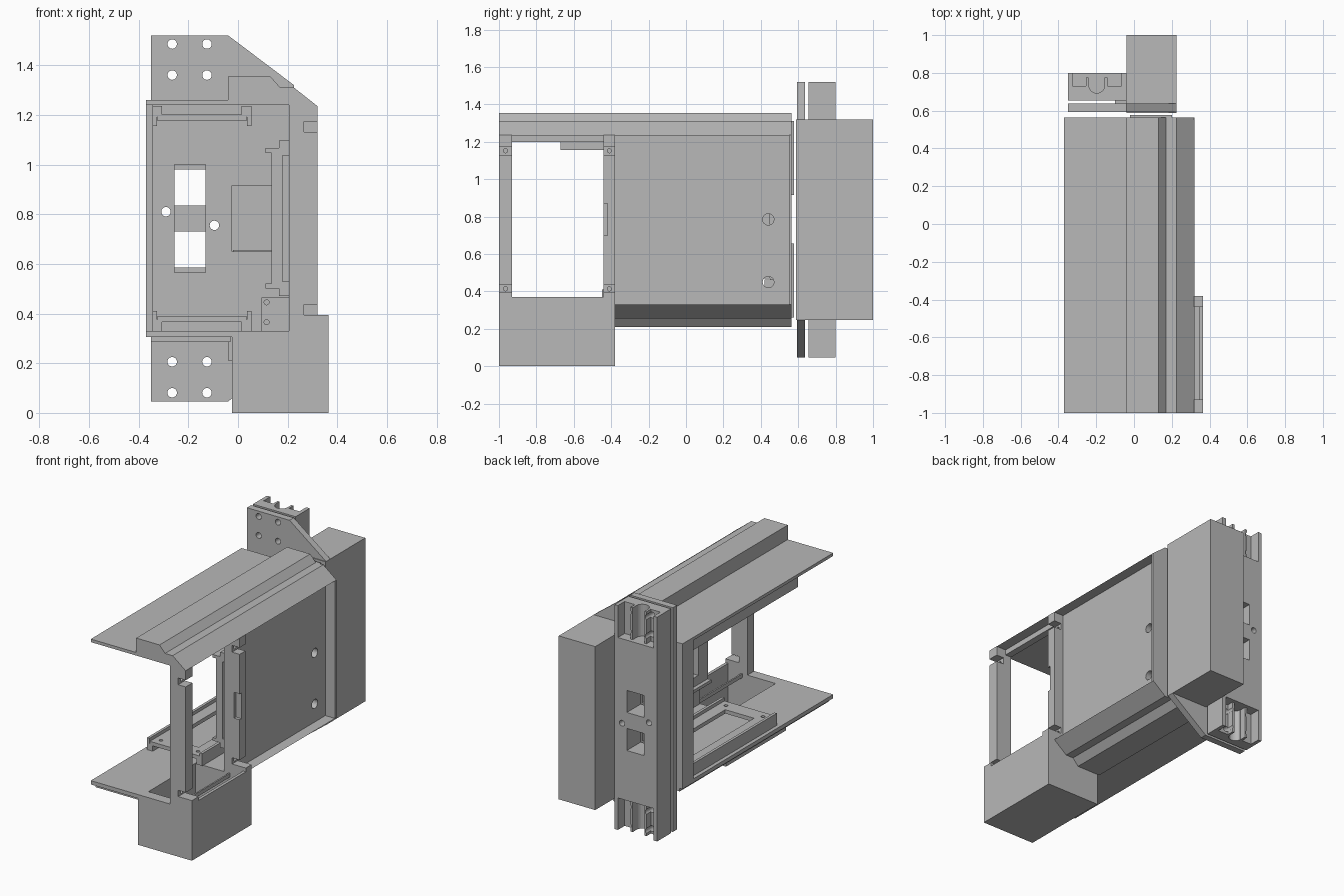
import bpy, bmesh, math
from mathutils import Matrix, Vector

if "Cube" in bpy.data.objects:
    bpy.data.objects.remove(bpy.data.objects["Cube"], do_unlink=True)

grey = bpy.data.materials.new("plain_grey")
grey.use_nodes = True
grey.diffuse_color = (0.48, 0.48, 0.48, 1)
grey.node_tree.nodes["Principled BSDF"].inputs["Base Color"].default_value = (0.48, 0.48, 0.48, 1)

MID = 0.783          # height of the mirror plane of the casing


def mz(z):
    return 2 * MID - z


def finish(name, bm):
    bmesh.ops.recalc_face_normals(bm, faces=bm.faces)
    mesh = bpy.data.meshes.new(name)
    bm.to_mesh(mesh)
    bm.free()
    mesh.materials.append(grey)
    ob = bpy.data.objects.new(name, mesh)
    bpy.context.collection.objects.link(ob)
    return ob


def box(name, x, y, z):
    """Box from three (low, high) ranges."""
    bm = bmesh.new()
    lo, hi = [Vector(c) for c in zip(x, y, z)]
    bmesh.ops.create_cube(bm, size=1)
    size = hi - lo
    for v in bm.verts:
        v.co = (lo + hi) / 2 + Vector(a * b for a, b in zip(v.co, size))
    return finish(name, bm)


def extrude(name, profile, y):
    """Profile in x and z, extruded along y."""
    bm = bmesh.new()
    face = bm.faces.new([bm.verts.new((px, y[0], pz)) for px, pz in profile])
    out = bmesh.ops.extrude_face_region(bm, geom=[face])["geom"]
    verts = [v for v in out if isinstance(v, bmesh.types.BMVert)]
    bmesh.ops.translate(bm, verts=verts, vec=(0, y[1] - y[0], 0))
    return finish(name, bm)


def rod(name, center, radius, depth, axis):
    bm = bmesh.new()
    turn = {"X": Matrix.Rotation(math.pi / 2, 4, "Y"),
            "Y": Matrix.Rotation(math.pi / 2, 4, "X"), "Z": Matrix()}[axis]
    bmesh.ops.create_cone(bm, cap_ends=True, segments=24, radius1=radius, radius2=radius,
                          depth=depth, matrix=Matrix.Translation(center) @ turn)
    return finish(name, bm)


def cut(ob, *cutters):
    for c in cutters:
        mod = ob.modifiers.new("cut", "BOOLEAN")
        mod.operation = "DIFFERENCE"
        mod.solver = "EXACT"
        mod.object = c
        bpy.context.view_layer.objects.active = ob
        bpy.ops.object.modifier_apply(modifier=mod.name)
        bpy.data.objects.remove(c, do_unlink=True)


BODY = (-1, 0.565)
WINDOW = (-0.93, -0.44)

# Casing sheets and side wall
box("top_sheet", (-0.37, 0.25), BODY, (1.24, 1.26))
bottom = box("bottom_sheet", (-0.37, 0.25), BODY, (0.305, 0.33))
cut(bottom, box("cutter", (0, 0.24), WINDOW, (0.2, 0.5)))
box("bottom_under_sheet", (-0.35, -0.03), (-0.98, 0.565), (0.285, 0.305))
wall = box("side_wall", (0.205, 0.25), BODY, (0.33, 1.24))
cut(wall, box("cutter", (0.1, 0.4), WINDOW, (0.3, 1.2)),
    *[rod("cutter", (0.23, 0.44, z), 0.03, 0.2, "X") for z in (0.45, 0.785)])

# Stepped ridges along the top and bottom
ridge = [(-0.04, 1.25), (-0.04, 1.355), (0.13, 1.355), (0.17, 1.31),
         (0.225, 1.31), (0.32, 1.235), (0.24, 1.235), (0.24, 1.25)]
extrude("top_ridge", ridge, BODY)
extrude("bottom_ridge", [(x, mz(z)) for x, z in ridge], (-0.38, 0.565))

# Window posts with screw notches
for name, y in (("front_post", (-1, -0.93)), ("middle_post", (-0.44, -0.38))):
    post = box(name, (0.25, 0.32), y, (0.38, 1.236))
    ym = sum(y) / 2
    for z in (1.152, mz(1.152)):
        cut(post, box("cutter", (0.265, 0.4), (y[0] - 0.1, y[1] + 0.1), (z - 0.022, z + 0.022)),
            rod("cutter", (0.25, ym, z), 0.011, 0.1, "X"))
    if name == "middle_post":
        cut(post, box("cutter", (0.28, 0.4), (-0.5, -0.42), (0.70, 0.87)))
box("rear_flange", (0.2, 0.32), (0.55, 0.565), (0.33, 1.236))

# Rear wall of the casing with openings
rear = box("rear_wall", (-0.37, 0.25), (0.525, 0.565), (0.325, 1.245))
cut(rear, box("cutter", (-0.255, -0.13), (0, 1), (0.565, 1.0)),
    box("cutter", (-0.025, 0.18), (0, 1), (0.65, 0.915)),
    rod("cutter", (-0.29, 0.55, 0.81), 0.019, 0.4, "Y"),
    rod("cutter", (-0.095, 0.55, 0.755), 0.019, 0.4, "Y"))
box("rear_wall_lip", (-0.37, -0.345), (0.45, 0.53), (0.325, 1.245))
for name, z in (("upper", (0.915, 1.31)), ("lower", (0.26, 0.655))):
    box(name + "_rear_pad", (-0.02, 0.2), (0.56, 0.577), z)

# Lower front housing, hollow and open towards the window
housing = extrude("front_housing", [(-0.025, 0), (0.365, 0), (0.365, 0.395), (0.25, 0.395),
                                    (0.25, 0.306), (-0.025, 0.306)], (-1, -0.38))
cut(housing, box("cutter", (0, 0.345), WINDOW, (0.03, 0.6)),
    box("cutter", (0.3, 0.5), WINDOW, (0.37, 0.6)))


# Slide trays: a ring plate with a raised strip along each edge
def tray(name, y, flip):
    f = mz if flip else (lambda z: z)

    def zr(a, b):
        return tuple(sorted((f(a), f(b))))
    plate = box(name + "_plate", (-0.325, 0.035), y, zr(0.365, 0.39))
    cut(plate, box("cutter", (-0.25, -0.04), (y[0] + 0.1, y[1] - 0.1), (0, 2)),
        *[rod("cutter", (x, yy, f(0.378)), 0.012, 0.2, "Z")
          for x in (-0.28, -0.01) for yy in (y[0] + 0.05, y[1] - 0.05)])
    for side, x in (("left", (0.015, 0.055)), ("right", (-0.345, -0.305))):
        box(f"{name}_{side}_strip", x, y, zr(0.33, 0.375))
        edge = (x[1] - 0.018, x[1]) if side == "left" else (x[0], x[0] + 0.018)
        box(f"{name}_{side}_edge", edge, y, zr(0.37, 0.41))


tray("bottom_tray", (-0.45, 0.45), False)
tray("top_tray", (-0.67, 0.45), True)
side = box("side_tray_plate", (0.135, 0.18), (-0.42, 0.45), (0.50, 1.066))
cut(side, box("cutter", (0, 0.3), (-0.32, 0.35), (0.58, 0.986)))
for name, f in (("upper", mz), ("lower", lambda z: z)):
    for part, x, a, b in (("strip", (0.165, 0.206), 0.47, 0.53), ("edge", (0.11, 0.14), 0.5, 0.52)):
        box(f"side_tray_{name}_{part}", x, (-0.42, 0.45), tuple(sorted((f(a), f(b)))))

# Small drilled bracket in the lower corner
bracket = box("corner_bracket", (0.095, 0.205), (0.42, 0.53), (0.325, 0.465))
cut(bracket, *[rod("cutter", (0.115, 0.42, z), 0.01, 0.1, "Y") for z in (0.365, 0.445)])

# Rear mounting plate, rail and block
half = [(-0.35, 1.52), (-0.04, 1.52), (0.225, 1.32)]
plate = extrude("mounting_plate", half + [(x, mz(z)) for x, z in reversed(half)], (0.593, 0.637))
rail = box("mounting_rail", (-0.35, -0.04), (0.655, 0.8), (0.046, 1.52))
for z in (1.42, mz(1.42)):
    zr = (z - 0.11, z + 0.11)
    cut(rail, box("cutter", (-0.325, -0.065), (0.775, 0.9), zr),
        box("cutter", (-0.325, -0.255), (0.73, 0.9), zr),
        box("cutter", (-0.14, -0.065), (0.73, 0.9), zr),
        box("cutter", (-0.24, -0.155), (0.73, 0.9), zr),
        rod("cutter", (-0.197, 0.735, z), 0.042, 0.22, "Z"))
for ob in (plate, rail):
    cut(ob, *[box("cutter", (-0.255, -0.13), (0.5, 0.9), z) for z in ((0.585, 0.73), (0.835, 0.98))],
        *[rod("cutter", (x, 0.7, z), 0.019, 0.5, "Y")
          for x in (-0.265, -0.125) for z in (1.485, 1.36, mz(1.485), mz(1.36))],
        rod("cutter", (-0.29, 0.7, 0.81), 0.019, 0.5, "Y"),
        rod("cutter", (-0.095, 0.7, 0.755), 0.019, 0.5, "Y"))
box("rail_spacer", (-0.1, -0.04), (0.636, 0.657), (0.25, 0.7))
box("rear_block", (-0.04, 0.225), (0.588, 1.0), (0.246, 1.32))
